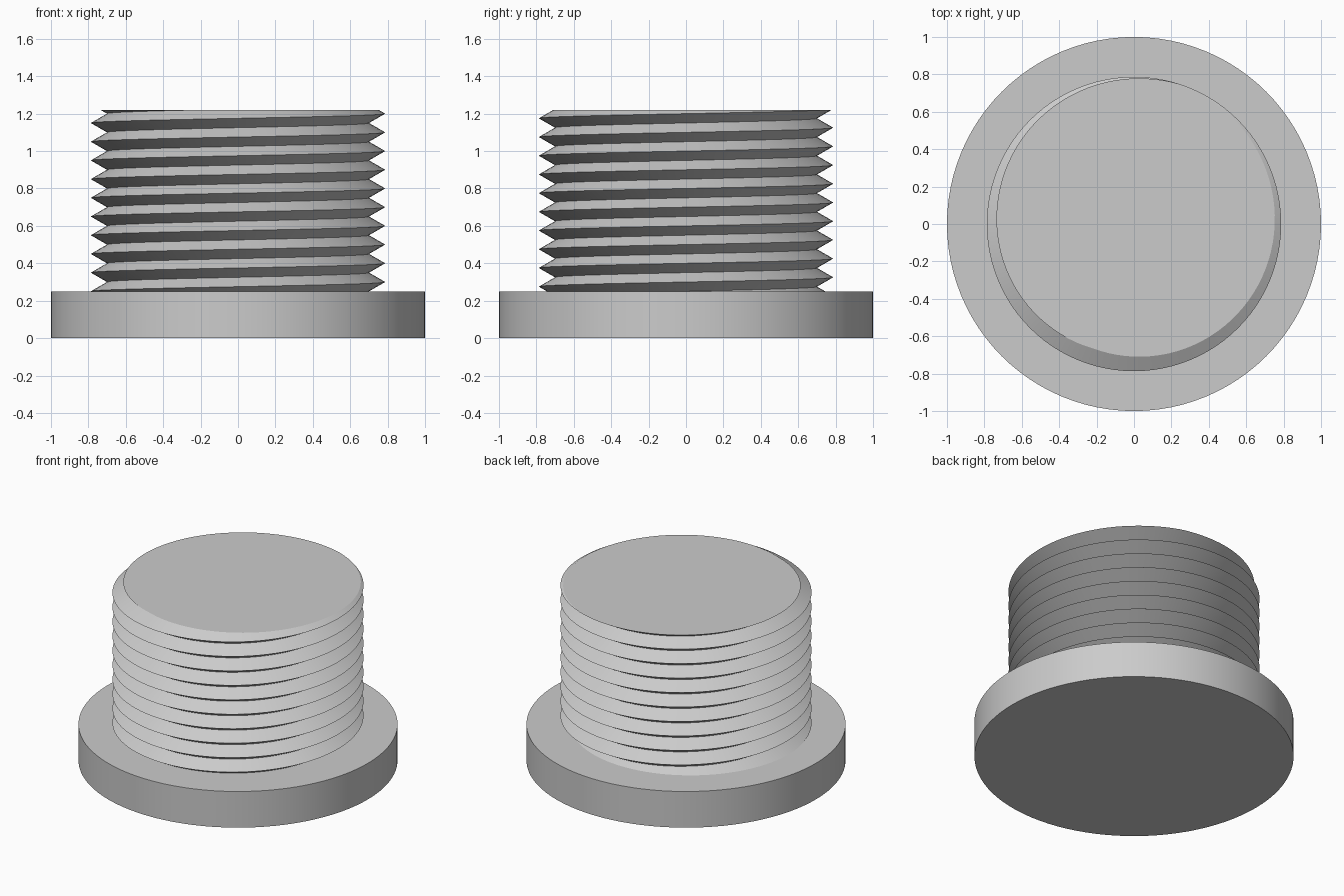
import bpy
import bmesh
from math import cos, sin, tan, pi, radians

SEGMENTS = 96
FLANGE_TOP, BOLT_TOP = 0.25, 1.22
PITCH, CREST_RADIUS = 0.1, 0.787
ROOT_RADIUS = CREST_RADIUS - PITCH / 2 * tan(radians(60))

cube = bpy.data.objects.get("Cube")
if cube:
    bpy.data.objects.remove(cube, do_unlink=True)

# Plain grey for the whole part
grey = bpy.data.materials.new("plain_grey")
grey.use_nodes = True
colour = (0.6, 0.6, 0.6, 1)
grey.diffuse_color = colour
grey.node_tree.nodes["Principled BSDF"].inputs["Base Color"].default_value = colour


def finish(obj):
    obj.data.materials.append(grey)
    bpy.ops.object.select_all(action="DESELECT")
    obj.select_set(True)
    bpy.context.view_layer.objects.active = obj
    bpy.ops.object.shade_smooth_by_angle(angle=radians(30))


# Round flange at the base
bpy.ops.mesh.primitive_cylinder_add(vertices=SEGMENTS, radius=1, depth=FLANGE_TOP,
                                    location=(0, 0, FLANGE_TOP / 2))
flange = bpy.context.object
flange.name = "base_flange"
finish(flange)

# Right-handed V thread: one crest helix and one root helix half a pitch above it
bm = bmesh.new()
turns = 14
crest, root = [], []
for i in range(turns * SEGMENTS):
    a = 2 * pi * i / SEGMENTS
    z = PITCH * i / SEGMENTS
    crest.append(bm.verts.new((CREST_RADIUS * cos(a), CREST_RADIUS * sin(a), z)))
    root.append(bm.verts.new((ROOT_RADIUS * cos(a), ROOT_RADIUS * sin(a), z + PITCH / 2)))
for i in range(len(crest) - 1):
    bm.faces.new((crest[i], crest[i + 1], root[i + 1], root[i]))
    j = i + SEGMENTS
    if j + 1 < len(crest):
        bm.faces.new((root[i], root[i + 1], crest[j + 1], crest[j]))

# Trim the thread flat at both ends and cap the top
for height, direction in ((FLANGE_TOP, -1), (BOLT_TOP, 1)):
    bmesh.ops.bisect_plane(bm, geom=bm.verts[:] + bm.edges[:] + bm.faces[:], dist=1e-5,
                           plane_co=(0, 0, height), plane_no=(0, 0, direction),
                           clear_outer=True)
rim = [e for e in bm.edges if e.is_boundary
       and all(abs(v.co.z - BOLT_TOP) < 1e-4 for v in e.verts)]
bmesh.ops.contextual_create(bm, geom=rim)
bmesh.ops.recalc_face_normals(bm, faces=bm.faces[:])

mesh = bpy.data.meshes.new("threaded_shaft")
bm.to_mesh(mesh)
bm.free()
shaft = bpy.data.objects.new("threaded_shaft", mesh)
bpy.context.collection.objects.link(shaft)
finish(shaft)
